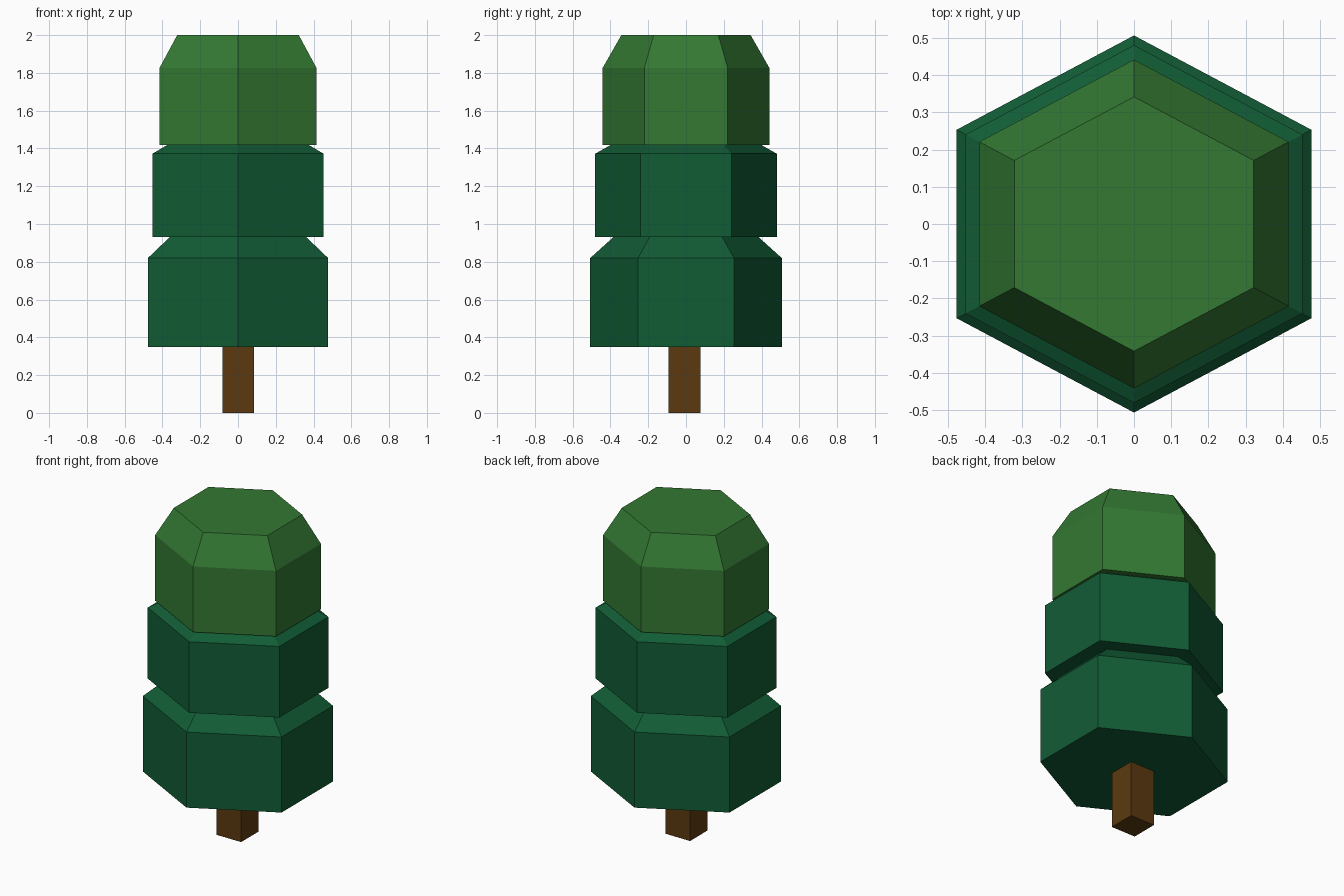
import bpy, bmesh

if "Cube" in bpy.data.objects:
    bpy.data.objects.remove(bpy.data.objects["Cube"])


def material(name, rgb):
    m = bpy.data.materials.new(name)
    lin = [(c / 255 / 12.92 if c < 11 else ((c / 255 + 0.055) / 1.055) ** 2.4) for c in rgb]
    m.diffuse_color = (*lin, 1)
    m.use_nodes = True
    m.node_tree.nodes["Principled BSDF"].inputs["Base Color"].default_value = m.diffuse_color
    return m


dark_green = material("dark green", (17, 92, 53))
light_green = material("light green", (51, 120, 50))
brown = material("brown", (92, 58, 16))


def loft(name, mat, rings):
    """Stack of rings (z, corner points) joined by quads and capped."""
    bm = bmesh.new()
    loops = [[bm.verts.new((x, y, z)) for x, y in pts] for z, pts in rings]
    for a, b in zip(loops, loops[1:]):
        for i in range(len(a)):
            j = (i + 1) % len(a)
            bm.faces.new((a[i], a[j], b[j], b[i]))
    bm.faces.new(loops[0][::-1])
    bm.faces.new(loops[-1])
    bmesh.ops.recalc_face_normals(bm, faces=bm.faces)
    mesh = bpy.data.meshes.new(name)
    bm.to_mesh(mesh)
    bm.free()
    mesh.materials.append(mat)
    bpy.context.collection.objects.link(bpy.data.objects.new(name, mesh))


def hexagon(hx, hy):
    """Slightly widened hexagon with corners at front and back."""
    h = hy / 2
    return [(0, -hy), (hx, -h), (hx, h), (0, hy), (-hx, h), (-hx, -h)]


# Foliage tiers: straight sides, then a tapered shoulder
tiers = [
    ("lower_foliage", dark_green, [(0.35, 0.477, 0.507), (0.82, 0.477, 0.507), (0.93, 0.362, 0.385)]),
    ("middle_foliage", dark_green, [(0.93, 0.453, 0.481), (1.372, 0.453, 0.481), (1.417, 0.377, 0.401)]),
    ("top_foliage", light_green, [(1.417, 0.416, 0.442), (1.825, 0.416, 0.442), (2.0, 0.322, 0.342)]),
]
for name, mat, rings in tiers:
    loft(name, mat, [(z, hexagon(hx, hy)) for z, hx, hy in rings])

# Square trunk
square = [(-0.082, -0.092), (0.086, -0.092), (0.086, 0.077), (-0.082, 0.077)]
loft("trunk", brown, [(0, square), (0.36, square)])
